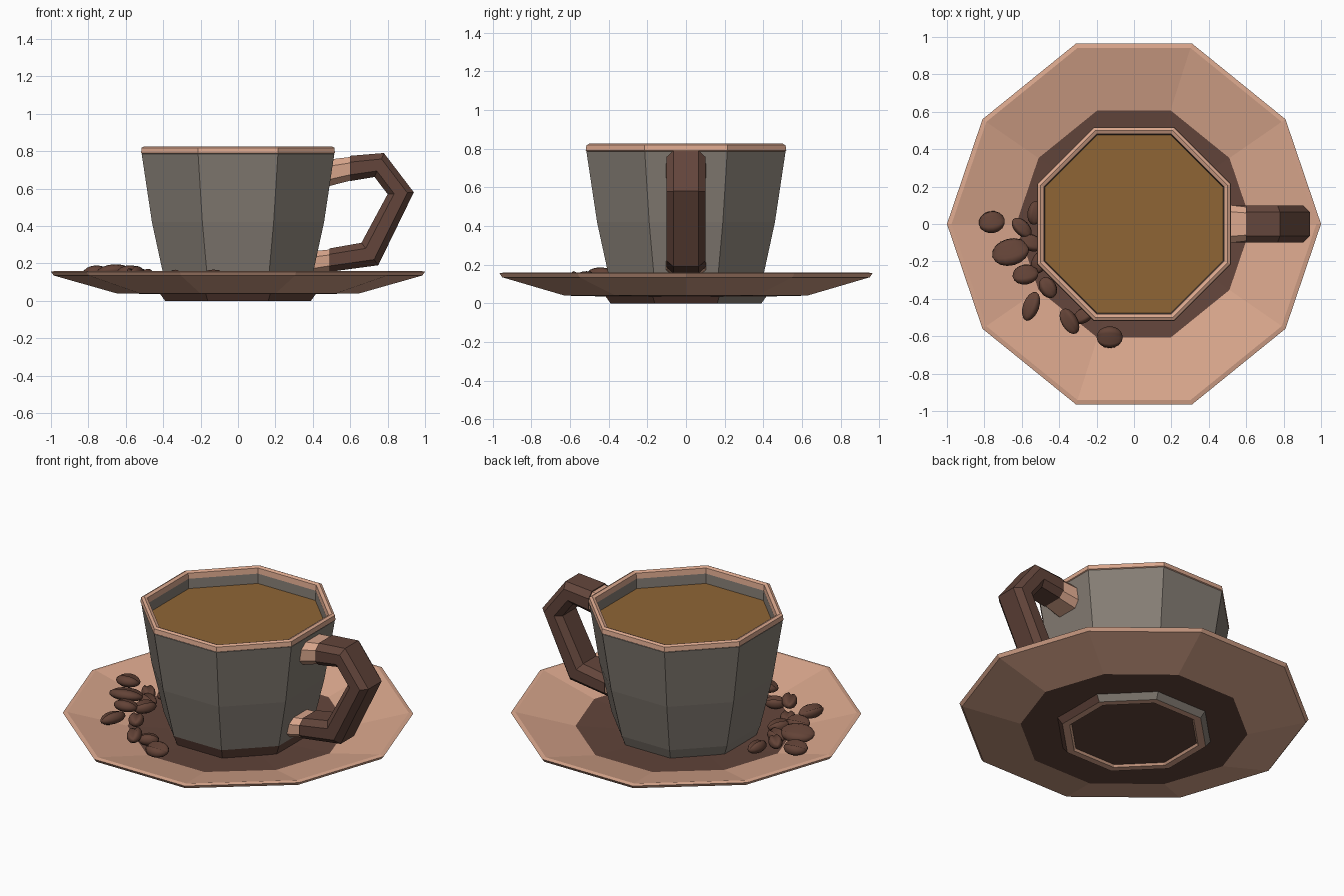
import bpy, bmesh, math, random
from mathutils import Matrix, Vector

if "Cube" in bpy.data.objects:
    bpy.data.objects.remove(bpy.data.objects["Cube"])

random.seed(4)


def material(name, rgb):
    m = bpy.data.materials.new(name)
    m.diffuse_color = (*rgb, 1)
    m.use_nodes = True
    m.node_tree.nodes["Principled BSDF"].inputs["Base Color"].default_value = m.diffuse_color
    return m


PINK = material("peach_clay", (0.70, 0.385, 0.265))
GREY = material("warm_grey", (0.235, 0.205, 0.175))
BROWN = material("dark_brown", (0.125, 0.060, 0.044))
BEAN = material("bean_brown", (0.125, 0.056, 0.038))
COFFEE = material("coffee", (0.275, 0.130, 0.036))


def finish(bm, name, mats):
    bmesh.ops.recalc_face_normals(bm, faces=bm.faces)
    me = bpy.data.meshes.new(name)
    bm.to_mesh(me)
    bm.free()
    for m in mats:
        me.materials.append(m)
    ob = bpy.data.objects.new(name, me)
    bpy.context.collection.objects.link(ob)
    return ob


def loft(name, rings, seg_mats, mats, closed=False):
    """Skin a list of point rings; seg_mats holds one material index per band,
    followed by the start cap and end cap when the loft is not closed."""
    bm = bmesh.new()
    vr = [[bm.verts.new(p) for p in ring] for ring in rings]
    n = len(vr[0])
    bands = len(vr) if closed else len(vr) - 1
    for i in range(bands):
        a, b = vr[i], vr[(i + 1) % len(vr)]
        for j in range(n):
            k = (j + 1) % n
            bm.faces.new((a[j], a[k], b[k], b[j])).material_index = seg_mats[i]
    if not closed:
        bm.faces.new(vr[0]).material_index = seg_mats[bands]
        bm.faces.new(vr[-1]).material_index = seg_mats[bands + 1]
    return finish(bm, name, mats)


def ring(dirs, r, z):
    return [(x * r, y * r, z) for x, y in dirs]


# Ten-sided saucer outline and eight-sided cup outline (flat side at +x)
quarter = [(0.81, 0.56), (0.31, 0.965)]
half = [(1, 0)] + quarter + [(-x, y) for x, y in reversed(quarter)]
DECA = half + [(-x, -y) for x, y in half]
APO = math.cos(math.pi / 8)
OCTA = [(math.cos(math.radians(22.5 + 45 * i)) / APO,
         math.sin(math.radians(22.5 + 45 * i)) / APO) for i in range(8)]

# Saucer: underside, rim, dish and dark centre
prof = [(0.40, 0.035), (0.65, 0.04), (0.985, 0.135), (1.0, 0.155),
        (0.975, 0.16), (0.63, 0.075), (0.40, 0.06)]
loft("saucer", [ring(DECA, r, z) for r, z in prof],
     [1, 0, 0, 0, 0, 1, 1, 1], [PINK, BROWN])

# Foot ring under the saucer with recessed dark disc
foot = loft("saucer_foot", [ring(OCTA, r, z) for r, z in
            [(0.42, 0.042), (0.39, 0.0), (0.35, 0.0), (0.34, 0.012)]],
            [1, 0, 0, 1, 1], [PINK, BROWN, GREY])
for p in foot.data.polygons:
    if p.material_index == 1 and p.center.y > 0.1 and abs(p.normal.z) < 0.9:
        p.material_index = 2

# Cup body: solid up to the coffee level, with inner wall above
body = loft("cup_body", [ring(OCTA, r, z) for r, z in
            [(0.37, 0.05), (0.395, 0.12), (0.46, 0.42), (0.515, 0.785),
             (0.48, 0.80), (0.475, 0.70)]],
            [1, 0, 0, 0, 0, 0, 0], [GREY, BROWN])
for p in body.data.polygons:
    if p.material_index == 1 and p.center.x - p.center.y < 0.1:
        p.material_index = 0

# Rim band
loft("cup_rim", [ring(OCTA, r, z) for r, z in
     [(0.505, 0.782), (0.519, 0.79), (0.515, 0.818), (0.500, 0.826),
      (0.482, 0.818), (0.478, 0.785)]], [0] * 6, [PINK], closed=True)

# Coffee surface
loft("coffee", [ring(OCTA, 0.478, z) for z in (0.70, 0.725)], [0, 0, 0], [COFFEE])


# Handle: chamfered section between outer and inner edge points
def section(outer, inner, w=0.1):
    o, i = Vector((outer[0], 0, outer[1])), Vector((inner[0], 0, inner[1]))
    shape = [(-0.65, 0), (0.65, 0), (1, 0.25), (1, 0.75),
             (0.65, 1), (-0.65, 1), (-1, 0.75), (-1, 0.25)]
    return [o.lerp(i, t) + Vector((0, y * w, 0)) for y, t in shape]


loft("handle", [section((0.60, 0.775), (0.60, 0.64)),
                section((0.78, 0.79), (0.73, 0.662)),
                section((0.94, 0.58), (0.80, 0.57)),
                section((0.75, 0.19), (0.66, 0.31)),
                section((0.49, 0.155), (0.49, 0.28))], [0] * 6, [BROWN])
loft("handle_upper_joint", [section((0.485, 0.755), (0.475, 0.61), 0.105),
                            section((0.61, 0.77), (0.61, 0.645), 0.09)],
     [0] * 3, [PINK])
loft("handle_lower_joint", [section((0.39, 0.14), (0.40, 0.265), 0.105),
                            section((0.50, 0.16), (0.50, 0.275), 0.09)],
     [0] * 3, [PINK])


# Coffee beans: grooved ellipsoids scattered at the front left of the saucer
def bean(name, x, y, z, length, width, angle, tilt):
    bm = bmesh.new()
    bmesh.ops.create_uvsphere(bm, u_segments=12, v_segments=8, radius=1)
    for v in bm.verts:
        if v.co.x > 0.05 and abs(v.co.y) < 0.05:
            v.co.x *= 0.45          # groove along the top
        elif v.co.x < 0:
            v.co.x *= 0.8
    m = (Matrix.Translation((x, y, z))
         @ Matrix.Rotation(math.radians(angle), 4, 'Z')
         @ Matrix.Rotation(math.radians(tilt), 4, 'X')
         @ Matrix.Diagonal((length / 2, width / 2, 0.042, 1))
         @ Matrix.Rotation(math.radians(-90), 4, 'Y'))
    bmesh.ops.transform(bm, matrix=m, verts=bm.verts)
    ob = finish(bm, name, [BEAN])
    for p in ob.data.polygons:
        p.use_smooth = True


beans = [(-0.76, 0.01, 0.148, 0.14, 0.12, 10), (-0.66, -0.15, 0.15, 0.20, 0.15, 15),
         (-0.60, -0.02, 0.13, 0.13, 0.08, -45), (-0.58, -0.27, 0.148, 0.14, 0.11, 10),
         (-0.55, -0.44, 0.145, 0.16, 0.09, 70), (-0.46, -0.34, 0.12, 0.12, 0.09, -60),
         (-0.345, -0.52, 0.125, 0.15, 0.09, -60), (-0.13, -0.605, 0.125, 0.14, 0.12, 0),
         (-0.53, 0.06, 0.11, 0.13, 0.08, 80), (-0.27, -0.49, 0.105, 0.12, 0.08, 30),
         (-0.50, -0.20, 0.135, 0.14, 0.09, 60), (-0.55, -0.10, 0.125, 0.13, 0.09, -20)]
for i, (x, y, z, l, w, a) in enumerate(beans):
    bean(f"coffee_bean_{i + 1}", x, y, z, l, w, a, random.uniform(-20, 20))
